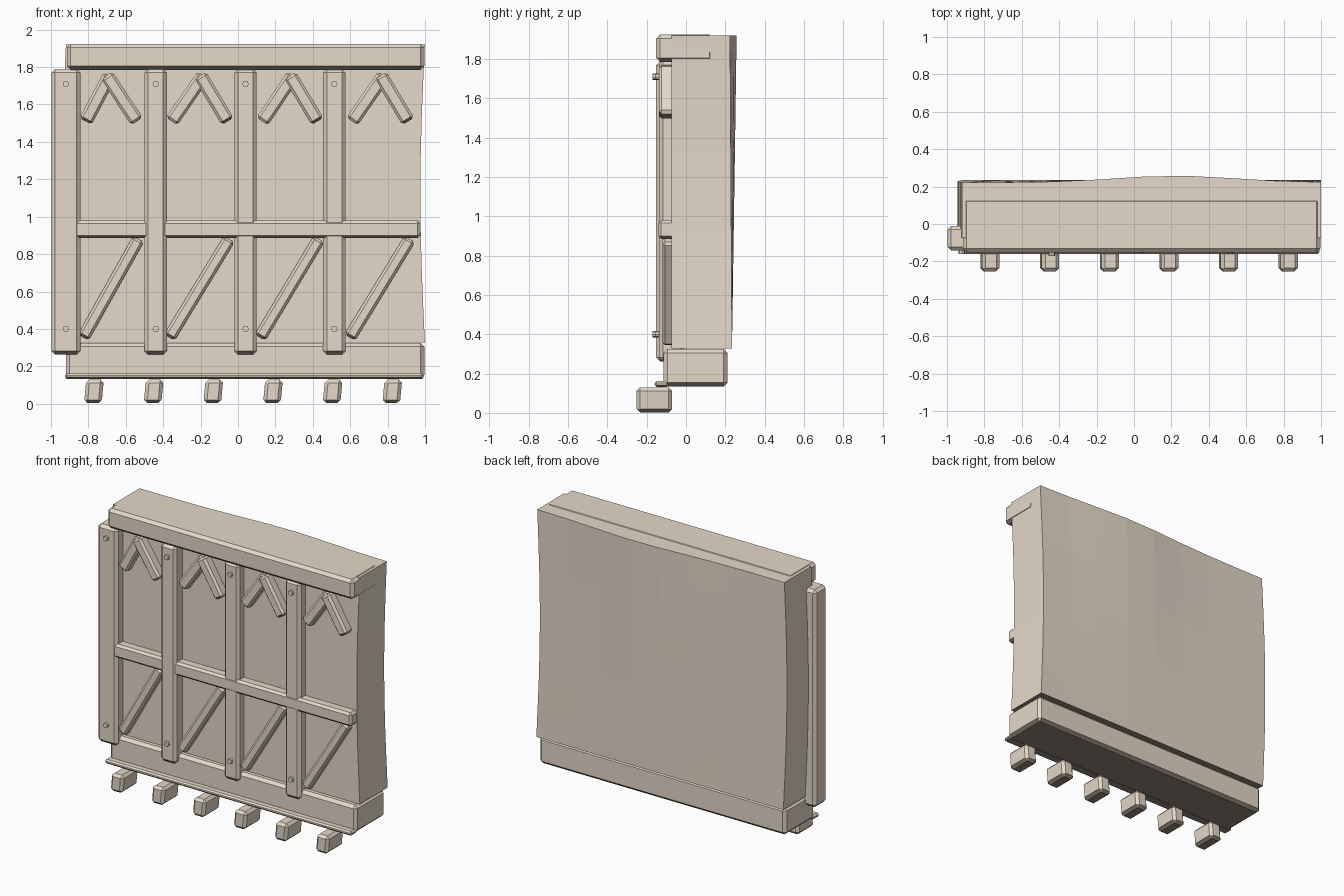
import bpy, bmesh, math
from mathutils import Matrix, Vector

if "Cube" in bpy.data.objects:
    bpy.data.objects.remove(bpy.data.objects["Cube"])


def colour(name, rgb):
    m = bpy.data.materials.new(name)
    m.diffuse_color = (*rgb, 1)
    m.use_nodes = True
    m.node_tree.nodes["Principled BSDF"].inputs["Base Color"].default_value = m.diffuse_color
    return m


beige = colour("warm stone beige", (0.78, 0.69, 0.58))
dark = colour("dark underside brown", (0.27, 0.23, 0.19))


def finish(name, bm):
    """Make the object; faces pointing down take the dark colour."""
    bmesh.ops.recalc_face_normals(bm, faces=bm.faces)
    bm.normal_update()
    for f in bm.faces:
        f.material_index = 1 if f.normal.z < -0.6 else 0
    me = bpy.data.meshes.new(name)
    bm.to_mesh(me)
    bm.free()
    me.materials.append(beige)
    me.materials.append(dark)
    ob = bpy.data.objects.new(name, me)
    bpy.context.collection.objects.link(ob)
    return ob


def block(name, lo, hi, bevel=0.018, turn=0.0, lean=0.0):
    """Chamfered timber between two corners, turned about its own y axis."""
    lo, hi = Vector(lo), Vector(hi)
    bm = bmesh.new()
    bmesh.ops.create_cube(bm, size=1)
    bmesh.ops.scale(bm, vec=hi - lo, verts=bm.verts)
    bmesh.ops.bevel(bm, geom=bm.edges[:], offset=bevel, segments=1, affect='EDGES')
    for v in bm.verts:
        v.co.x += lean * v.co.z
    m = Matrix.Translation((lo + hi) / 2) @ Matrix.Rotation(turn, 4, 'Y')
    bmesh.ops.transform(bm, matrix=m, verts=bm.verts)
    return finish(name, bm)


def brace(name, a, b, y0, y1, width):
    """Slanted timber from a to b, both given as (x, z)."""
    cx, cz = (a[0] + b[0]) / 2, (a[1] + b[1]) / 2
    dx, dz = b[0] - a[0], b[1] - a[1]
    length = math.hypot(dx, dz)
    block(name, (cx - width / 2, y0, cz - length / 2),
          (cx + width / 2, y1, cz + length / 2), 0.014, math.atan2(dx, dz))


# Wall panel: leans sideways at mid height, back swells towards the top
bm = bmesh.new()
bmesh.ops.create_cube(bm, size=1)
bmesh.ops.subdivide_edges(bm, edges=bm.edges[:], cuts=7, use_grid_fill=True)
for v in bm.verts:
    u, t, h = v.co.x + 0.5, v.co.y + 0.5, v.co.z + 0.5
    x = -0.92 + 1.919 * u - 0.024 * math.sin(math.pi * h)
    swell = 0.036 * math.exp(-((x - 0.22) / 0.45) ** 2) - 0.012
    back = 0.234 + h * swell
    v.co = (x, -0.075 + t * (back + 0.075), 0.328 + 1.592 * h)
finish("wall_panel", bm)

# Horizontal beams
block("top_beam", (-0.915, -0.152, 1.785), (0.996, 0.14, 1.924), 0.02)
block("base_beam", (-0.92, -0.115, 0.135), (0.996, 0.212, 0.325), 0.02)
block("base_lip", (-0.925, -0.16, 0.132), (0.992, -0.09, 0.162), 0.01)
block("middle_rail", (-0.88, -0.141, 0.885), (0.975, -0.06, 0.98), 0.015)

# Posts with two pegs each
posts = [(-0.92, 0.155, -0.142), (-0.44, 0.12, -0.152),
         (0.04, 0.12, -0.138), (0.515, 0.12, -0.138)]
for i, (x, w, y) in enumerate(posts):
    block(f"post_{i}", (x - w / 2, y, 0.262), (x + w / 2, -0.01, 1.79), 0.02)
    for j, z in enumerate((0.40, 1.71)):
        bm = bmesh.new()
        bmesh.ops.create_cone(bm, cap_ends=True, segments=8, radius1=0.017,
                              radius2=0.017, depth=0.06,
                              matrix=Matrix.Translation((x, y + 0.012, z))
                              @ Matrix.Rotation(math.pi / 2, 4, 'X'))
        finish(f"peg_{i}_{j}", bm)

# One lower brace and one chevron per bay: left foot, apex, right foot
bays = [(-0.815, -0.68, -0.54), (-0.355, -0.18, -0.055),
        (0.13, 0.30, 0.425), (0.61, 0.785, 0.91)]
for i, (left, apex, right) in enumerate(bays):
    brace(f"lower_brace_{i}", (left - 0.012, 0.355), (right + 0.008, 0.88), -0.12, -0.055, 0.066)
    brace(f"chevron_left_{i}", (left, 1.51), (apex - 0.005, 1.755), -0.128, -0.05, 0.074)
    brace(f"chevron_right_{i}", (apex - 0.022, 1.755), (right, 1.51), -0.138, -0.05, 0.074)

# Joist ends under the base, leaning slightly
for i in range(6):
    x = -0.77 + 0.319 * i
    block(f"joist_{i}", (x - 0.047, -0.253, 0.003), (x + 0.047, -0.07, 0.13), 0.018, lean=0.09)
